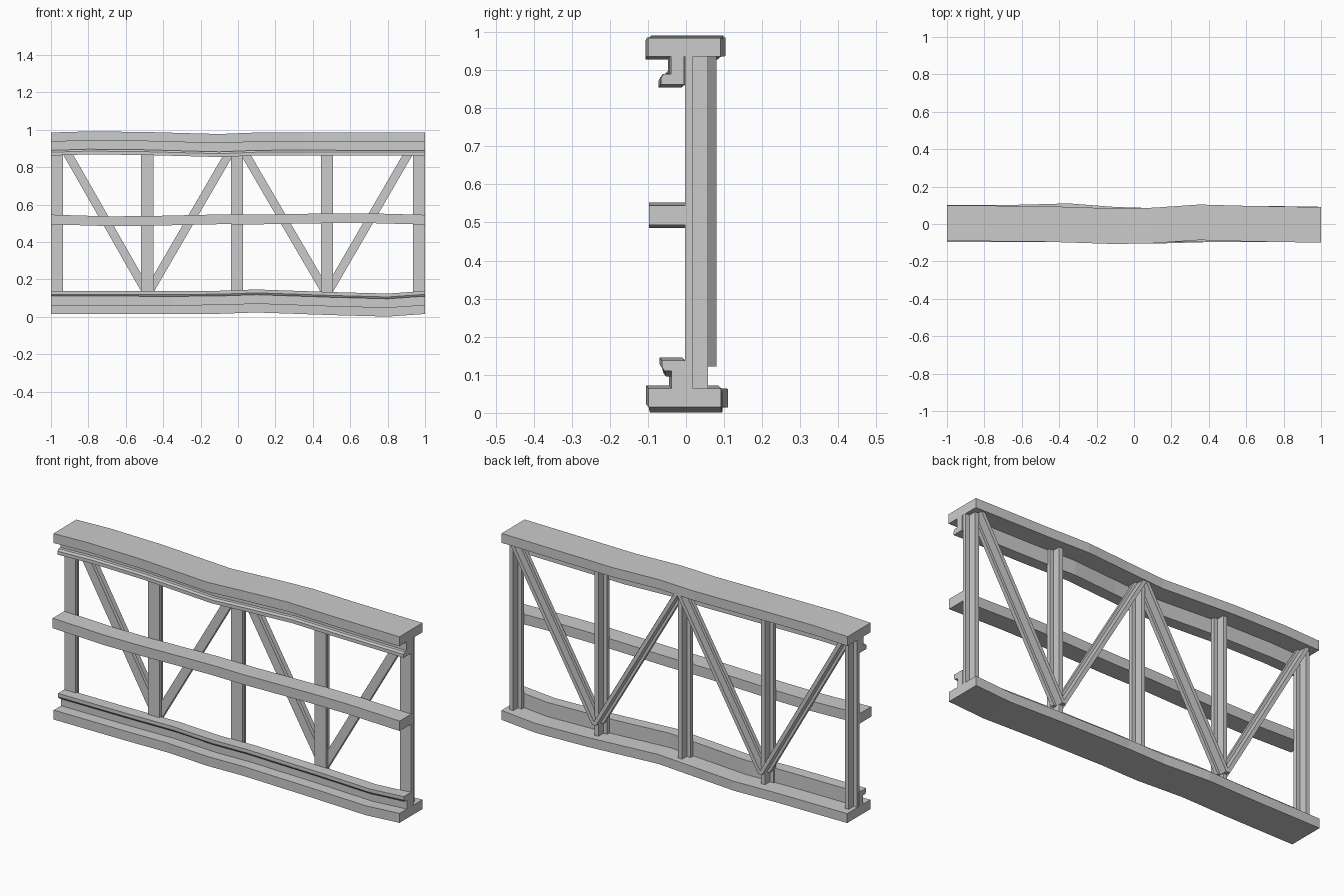
import bpy, bmesh, math
from mathutils import Vector

if "Cube" in bpy.data.objects:
    bpy.data.objects.remove(bpy.data.objects["Cube"])


def make(name, bm):
    bmesh.ops.recalc_face_normals(bm, faces=bm.faces)
    me = bpy.data.meshes.new(name)
    bm.to_mesh(me)
    bm.free()
    ob = bpy.data.objects.new(name, me)
    bpy.context.collection.objects.link(ob)
    return ob


def loft(name, rings):
    bm = bmesh.new()
    loops = [[bm.verts.new(p) for p in r] for r in rings]
    n = len(loops[0])
    for a, b in zip(loops, loops[1:]):
        for i in range(n):
            j = (i + 1) % n
            bm.faces.new((a[i], a[j], b[j], b[i]))
    bm.faces.new(loops[0])
    bm.faces.new(loops[-1])
    return make(name, bm)


def rail(name, profile, path):
    # sweep a (y, z) profile along x with small warping offsets
    return loft(name, [[(x, y + dy, z + dz) for y, z in profile]
                       for x, dy, dz in path])


def tee_bar(name, p0, p1, width, y0, flange, depth, rib):
    # T-section bar in the xz plane, ends cut level
    w, r = width / 2, rib / 2
    sec = [(-w, y0), (w, y0), (w, y0 + flange), (r, y0 + flange),
           (r, y0 + depth), (-r, y0 + depth), (-r, y0 + flange), (-w, y0 + flange)]
    return loft(name, [[(px + u, y, pz) for u, y in sec] for px, pz in (p0, p1)])


# warped rails with a hooked lip on the front
chord = [(-.095, .985), (.095, .985), (.095, .936), (0, .936), (0, .862),
         (-.06, .862), (-.06, .88), (-.053, .89), (-.035, .89), (-.035, .936), (-.095, .936)]
top_path = [(-1, .003, 0), (-.8, .003, .006), (-.5, .001, .003), (-.1, -.012, -.008),
            (.1, -.008, 0), (.35, .009, .001), (.6, .002, 0), (1, -.005, 0)]
rail("top_rail", chord, top_path)

low_path = [(-1, .006, 0), (-.6, .008, 0), (-.35, .015, -.001), (-.1, -.004, .001),
            (.1, -.01, .008), (.5, .001, -.006), (.8, 0, -.014), (1, -.003, 0)]
rail("bottom_rail", [(y, 1 - z) for y, z in chord], low_path)

# middle rail
rail("middle_rail", [(-.097, .491), (0, .491), (0, .543), (-.097, .543)],
     [(-1, 0, .003), (-.7, 0, -.006), (-.5, 0, -.005), (-.1, 0, .004),
      (.1, 0, .003), (.5, 0, .01), (.7, 0, .01), (1, 0, .002)])

# upright posts
for i, x in enumerate((-.967, -.485, -.006, .475, .967)):
    tee_bar(f"post_{i}", (x, .055), (x, .94), .065, -.002, .02, .06, .022)

# diagonal braces
for i, (xt, xb) in enumerate(((-.95, -.483), (-.008, -.483), (-.002, .475), (.95, .475))):
    tee_bar(f"brace_{i}", (xb, .122), (xt, .94), .053, .02, .02, .06, .022)
